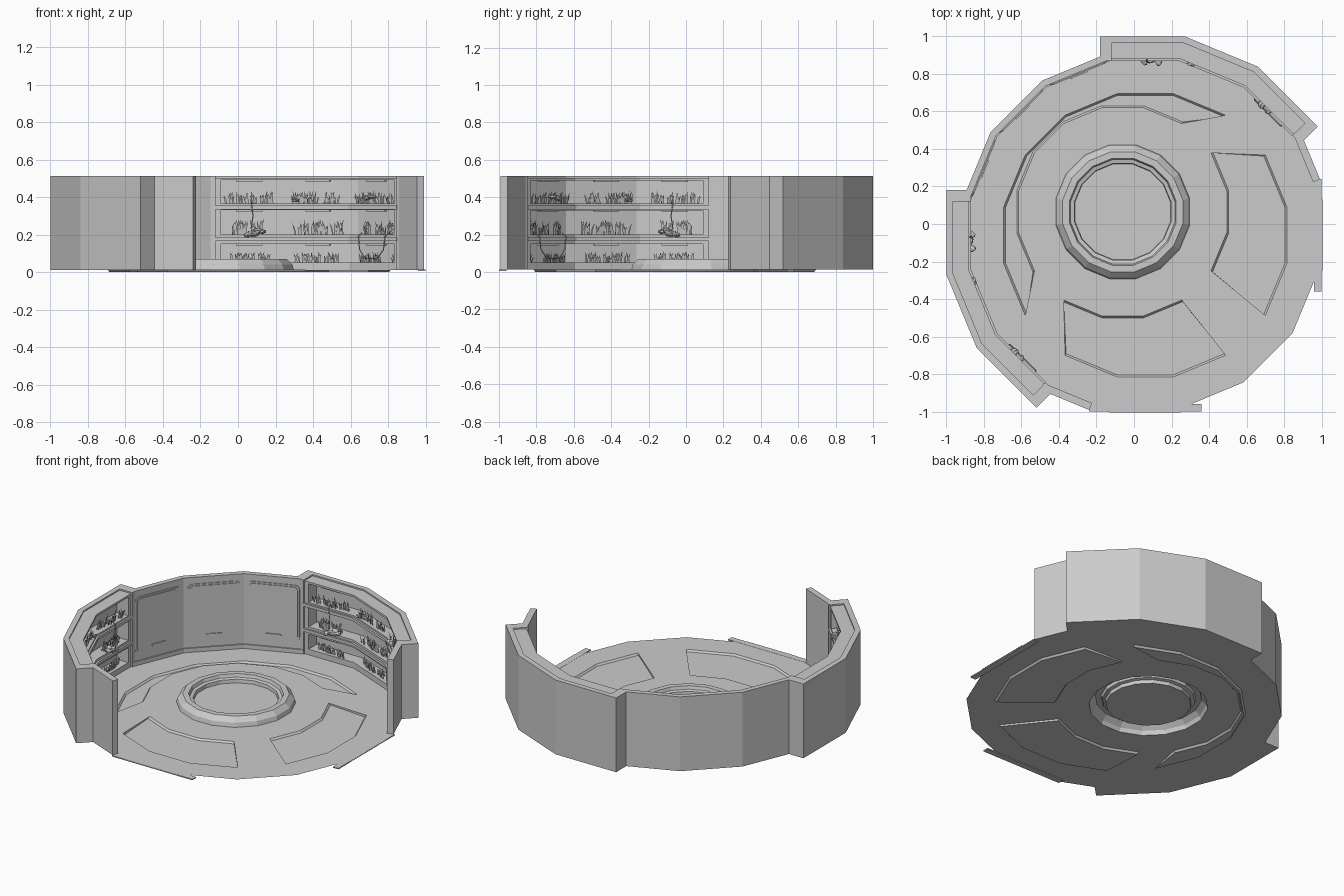
import bpy, bmesh, math, random
from mathutils import Vector, Matrix

random.seed(4)
if "Cube" in bpy.data.objects:
    bpy.data.objects.remove(bpy.data.objects["Cube"])

grey = bpy.data.materials.new("plain_grey")
grey.use_nodes = True
GREY = (0.6, 0.6, 0.6, 1)
grey.diffuse_color = GREY
grey.node_tree.nodes["Principled BSDF"].inputs["Base Color"].default_value = GREY

ROOM = Vector((0.06, -0.06, 0))     # centre of the walls
PIT = Vector((-0.06, 0.065, 0))     # centre of the raised ring
STEP = 22.5
HALF = math.radians(STEP / 2)
BASE, TOP = 0.012, 0.512


def make(name, bm, recalc=True):
    if recalc:
        bmesh.ops.recalc_face_normals(bm, faces=bm.faces)
    me = bpy.data.meshes.new(name)
    bm.to_mesh(me)
    bm.free()
    me.materials.append(grey)
    ob = bpy.data.objects.new(name, me)
    bpy.context.collection.objects.link(ob)
    return ob


def corner(centre, deg, apothem, z):
    """Corner of a sixteen-sided ring."""
    a, r = math.radians(deg), apothem / math.cos(HALF)
    return centre + Vector((r * math.cos(a), r * math.sin(a), z))


def on_side(deg, t, apothem, z):
    """Point on the wall side facing deg, t along that side."""
    a = math.radians(deg)
    c, s = math.cos(a), math.sin(a)
    return ROOM + Vector((apothem * c - t * s, apothem * s + t * c, z))


def sweep(name, stations, a0, a1, z0, z1):
    """Solid bar following wall stations: (deg, t), or (deg, None) for a corner."""
    bm = bmesh.new()
    loops = []
    for deg, t in stations:
        loop = []
        for a, z in ((a0, z0), (a1, z0), (a1, z1), (a0, z1)):
            p = corner(ROOM, deg, a, z) if t is None else on_side(deg, t, a, z)
            loop.append(bm.verts.new(p))
        loops.append(loop)
    for p, q in zip(loops, loops[1:]):
        for i in range(4):
            j = (i + 1) % 4
            bm.faces.new((p[i], p[j], q[j], q[i]))
    bm.faces.new(loops[0])
    bm.faces.new(loops[-1])
    return make(name, bm)


def rounded_panel(name, deg, half, z0, z1, rad, a0, a1):
    """Flat plate with rounded corners set on a wall side."""
    pts = []
    for k, (t, z) in enumerate(((half - rad, z1 - rad), (rad - half, z1 - rad),
                                (rad - half, z0 + rad), (half - rad, z0 + rad))):
        for s in range(4):
            a = math.radians(90 * k + 30 * s)
            pts.append((t + rad * math.cos(a), z + rad * math.sin(a)))
    bm = bmesh.new()
    near = [bm.verts.new(on_side(deg, t, a0, z)) for t, z in pts]
    far = [bm.verts.new(on_side(deg, t, a1, z)) for t, z in pts]
    bm.faces.new(near)
    bm.faces.new(far)
    for i in range(len(pts)):
        j = (i + 1) % len(pts)
        bm.faces.new((near[i], near[j], far[j], far[i]))
    return make(name, bm)


# Floor: one sheet with the hollow raised ring and sunken crescent panels
bm = bmesh.new()


def face(*pts):
    bm.faces.new([bm.verts.new(p) for p in pts])


def strip(d, inner, outer):
    e = d + STEP
    face(corner(inner[0], d, *inner[1:]), corner(outer[0], d, *outer[1:]),
         corner(outer[0], e, *outer[1:]), corner(inner[0], e, *inner[1:]))


RING = [(0.255, 0.022), (0.258, 0.045), (0.278, 0.05), (0.285, 0.07),
        (0.32, 0.07), (0.35, 0.04), (0.357, BASE), (0.555, BASE)]
face(*[corner(PIT, STEP * (k + 0.5), *RING[0]) for k in range(16)])
SUNK = [(PIT, 0.555, BASE), (PIT, 0.565, 0), (ROOM, 0.745, 0), (ROOM, 0.755, BASE)]
RAISED = (45, 225, 315)
for k in range(16):
    mid = k * STEP
    d = mid - STEP / 2
    for p, q in zip(RING, RING[1:]):
        strip(d, (PIT, *p), (PIT, *q))
    if mid in RAISED:
        strip(d, SUNK[0], SUNK[3])
        for end in (d, d + STEP):
            face(*[corner(c, end, a, z) for c, a, z in SUNK])
    else:
        for p, q in zip(SUNK, SUNK[1:]):
            strip(d, p, q)
    edge = 0.925 if 290 < mid < 340 else 0.945
    strip(d, SUNK[3], (ROOM, edge, BASE))
bmesh.ops.remove_doubles(bm, verts=bm.verts, dist=0.0005)
make("floor", bm, recalc=False)

# Door sills at the two open sides
for n, deg in (("front_sill", 270), ("side_sill", 0)):
    sweep(n, [(deg, -0.3), (deg, 0.3)], 0.9, 0.94, 0.006, BASE + 0.001)

# Back wall with three rounded panels and slot handles
sweep("back_wall", [(101.25, None), (123.75, None), (146.25, None), (168.75, None)],
      0.938, 0.972, BASE, TOP)
sweep("back_wall_skirting", [(101.25, None), (123.75, None), (146.25, None), (168.75, None)],
      0.93, 0.94, BASE, 0.04)
for deg in (112.5, 135, 157.5):
    rounded_panel("wall_panel_rim", deg, 0.163, 0.087, 0.468, 0.03, 0.933, 0.94)
    rounded_panel("wall_panel", deg, 0.152, 0.098, 0.457, 0.025, 0.928, 0.936)
    rounded_panel("panel_handle", deg, 0.05, 0.118, 0.132, 0.006, 0.922, 0.93)

# Planter wall: made once, then mirrored across the room's diagonal
half_room = []
keep = half_room.append
JOINTS = [(78.75, None), (56.25, None)]


def run(t):
    return [(90, t)] + JOINTS + [(45, -t)]


keep(sweep("planter_back", run(0.24), 1.025, 1.06, BASE, TOP))
for deg, sign in ((90, 1), (45, -1)):
    keep(sweep("planter_end", [(deg, sign * 0.18), (deg, sign * 0.24)], 0.93, 1.03, BASE, TOP))
    keep(sweep("planter_post", [(deg, sign * 0.15), (deg, sign * 0.185)], 0.94, 1.03, BASE, 0.5))
SHELVES = ((BASE, 0.05), (0.15, 0.2), (0.33, 0.365), (0.49, 0.503))
for z0, z1 in SHELVES:
    keep(sweep("planter_shelf", run(0.182), 0.94, 1.03, z0, z1))
for z in (0.165, 0.335):
    keep(sweep("planter_ledge", run(0.182), 0.928, 0.945, z, z + 0.02))
for deg in (90, 67.5, 45):
    for z in (0.15, 0.33, 0.49):
        keep(sweep("lamp_strip", [(deg, -0.07), (deg, 0.07)], 0.95, 0.97, z - 0.008, z + 0.001))

# Short wall between planter and opening
keep(sweep("end_wall", [(22.5, -0.08), (22.5, 0.2)], 0.935, 0.975, BASE, TOP))

# Grass blades growing from each shelf
bm = bmesh.new()
for z, tall in ((0.05, 0.06), (0.2, 0.085), (0.365, 0.07)):
    for deg in (90, 67.5, 45):
        for tuft in range(9):
            t0 = random.uniform(-0.14, 0.14)
            a0 = random.uniform(0.955, 0.985)
            for blade in range(6):
                t = max(-0.145, min(0.145, t0 + random.uniform(-0.02, 0.02)))
                a = a0 + random.uniform(-0.008, 0.008)
                h = tall * random.uniform(0.45, 1)
                lean = random.uniform(-0.02, 0.02)
                w = 0.004
                pts = [on_side(deg, t - w, a, z), on_side(deg, t + w, a, z),
                       on_side(deg, t + w + lean * 0.4, a - 0.004, z + h * 0.6),
                       on_side(deg, t + lean, a - 0.01, z + h),
                       on_side(deg, t - w + lean * 0.4, a - 0.004, z + h * 0.6)]
                bm.faces.new([bm.verts.new(p) for p in pts])
keep(make("grass_blades", bm, recalc=False))


# Broad-leaved clumps spilling over the shelves
def clump(name, deg, t, z, size):
    bm = bmesh.new()
    for n in range(7):
        spin = Matrix.Rotation(random.uniform(0, math.tau), 4, 'Z')
        tilt = Matrix.Rotation(random.uniform(-0.5, 0.5), 4, 'X')
        shift = on_side(deg, t + random.uniform(-0.7, 0.7) * size,
                        0.935 + random.uniform(-0.1, 0.25) * size,
                        z + random.uniform(0, 0.45) * size)
        m = Matrix.Translation(shift) @ spin @ tilt @ Matrix.Diagonal((0.5, 0.32, 0.2, 1))
        bmesh.ops.create_icosphere(bm, subdivisions=1, radius=size, matrix=m)
    keep(make(name, bm))


clump("large_leaf_clump", 90, -0.03, 0.2, 0.065)
clump("upper_leaf_clump", 45, 0.03, 0.385, 0.05)
clump("small_leaf_clump", 67.5, 0.13, 0.38, 0.028)


# Hanging vines
def vine(name, deg, pts):
    cu = bpy.data.curves.new(name, 'CURVE')
    cu.dimensions = '3D'
    cu.bevel_depth = 0.003
    cu.bevel_resolution = 1
    sp = cu.splines.new('POLY')
    sp.points.add(len(pts) - 1)
    for p, (t, a, z) in zip(sp.points, pts):
        p.co = (*on_side(deg, t, a, z), 1)
    cu.materials.append(grey)
    ob = bpy.data.objects.new(name, cu)
    bpy.context.collection.objects.link(ob)
    keep(ob)


vine("straight_vine", 90, [(-0.01, 0.95, 0.39), (-0.01, 0.924, 0.37), (-0.02, 0.922, 0.3), (-0.01, 0.925, 0.23)])
vine("looped_vine", 45, [(0.1, 0.95, 0.21), (0.1, 0.922, 0.19), (0.09, 0.922, 0.12), (0.05, 0.922, 0.075),
                         (-0.04, 0.922, 0.07), (-0.09, 0.922, 0.12), (-0.1, 0.922, 0.19), (-0.1, 0.95, 0.21)])

# Mirror copy onto the other side of the room
FLIP = Matrix(((0, -1, 0, 0), (-1, 0, 0, 0), (0, 0, 1, 0), (0, 0, 0, 1)))
for ob in half_room:
    twin = ob.copy()
    twin.name = "opposite_" + ob.name
    twin.matrix_world = FLIP
    bpy.context.collection.objects.link(twin)
